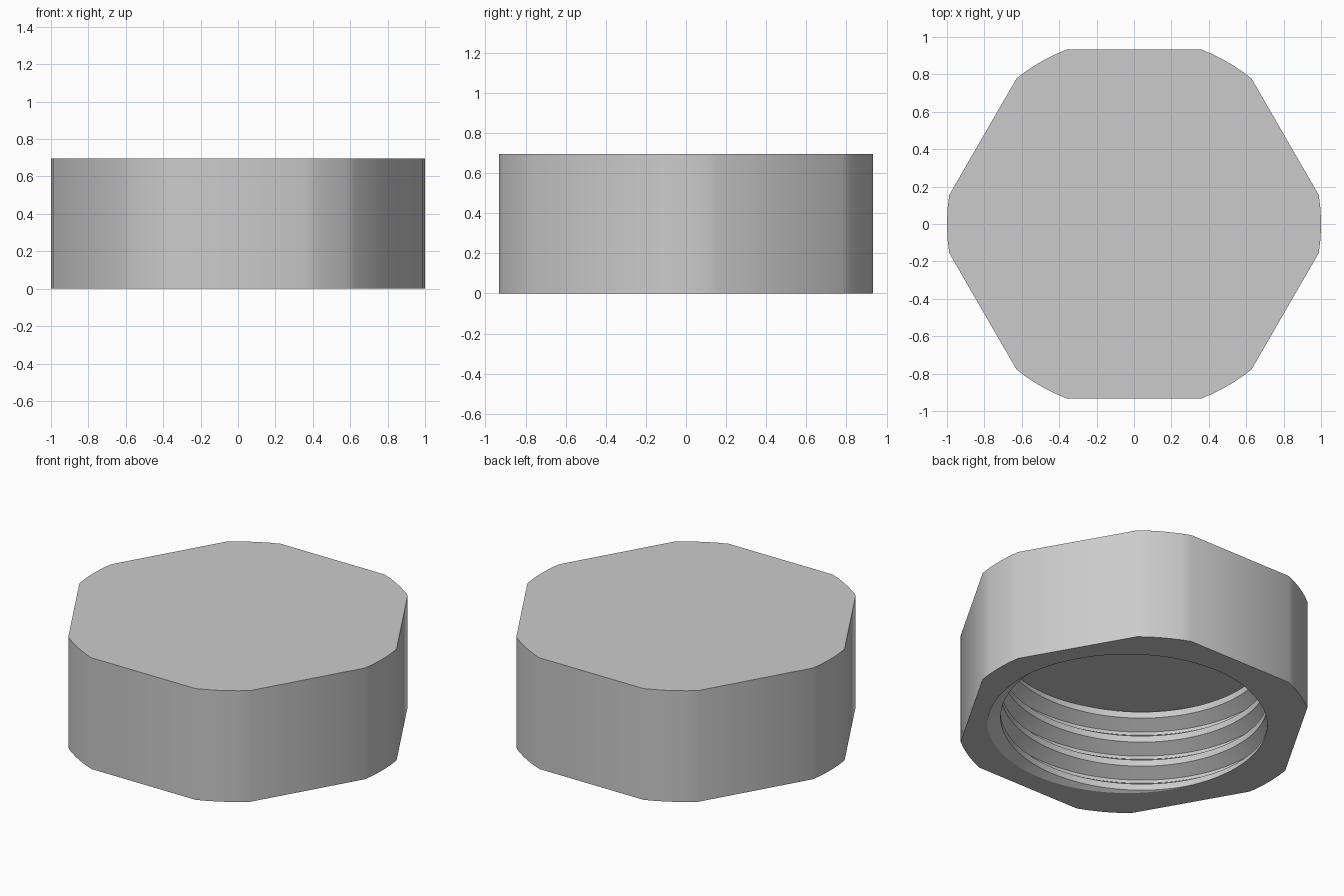
import bpy, bmesh, math
from mathutils import Vector

if "Cube" in bpy.data.objects:
    bpy.data.objects.remove(bpy.data.objects["Cube"])

HEIGHT, CEILING = 0.695, 0.53      # overall height, depth of the threaded bore
APOTHEM = 0.933                    # centre to hexagon flat; corners turned to radius 1
CREST, ROOT, PITCH = 0.755, 0.83, 0.157
CREST_HALF, ROOT_HALF = 0.02, 0.01
SEGS = 120

bm = bmesh.new()


def crest_height(a):
    """Height of the helical thread crest at angle a (right-handed)."""
    return 0.028 + PITCH * (a + math.radians(135)) / math.tau


def thread_radius(z, a):
    """Trapezoid thread profile at height z and angle a."""
    u = ((z - crest_height(a)) / PITCH) % 1.0
    d = min(u, 1 - u) * PITCH
    t = (d - CREST_HALF) / (PITCH / 2 - CREST_HALF - ROOT_HALF)
    return CREST + (ROOT - CREST) * min(1, max(0, t))


# Threaded wall: profile rows follow the helix and are clipped to the bore
verts = {}


def wall_vert(j, offset):
    a = math.tau * j / SEGS
    z = min(CEILING, max(0.0, crest_height(a) + offset))
    key = (j % SEGS, round(z, 5))
    if key not in verts:
        r = thread_radius(z, a)
        verts[key] = bm.verts.new((r * math.cos(a), r * math.sin(a), z))
    return verts[key]


rows = [k * PITCH + d for k in range(-3, 6)
        for d in (-CREST_HALF, CREST_HALF, PITCH / 2 - ROOT_HALF, PITCH / 2 + ROOT_HALF)]
for j in range(SEGS):
    for lo, hi in zip(rows, rows[1:]):
        ring = (wall_vert(j, lo), wall_vert(j, hi), wall_vert(j + 1, hi), wall_vert(j + 1, lo))
        ring = list(dict.fromkeys(ring))
        if len(ring) > 2:
            bm.faces.new(ring)


def rim(z):
    return [e for e in bm.edges if e.is_boundary and all(abs(v.co.z - z) < 1e-4 for v in e.verts)]


# Closed end of the bore
bmesh.ops.triangle_fill(bm, use_beauty=True, edges=rim(CEILING), normal=Vector((0, 0, -1)))
bore_rim = rim(0)

# Hexagonal outer wall with rounded corners
half = math.radians(30) - math.acos(APOTHEM)
outline = []
for corner in range(6):
    for i in range(6):
        a = math.radians(60 * corner) + half * (i / 2.5 - 1)
        outline.append((math.cos(a), math.sin(a)))
bottom = [bm.verts.new((x, y, 0)) for x, y in outline]
top = [bm.verts.new((x, y, HEIGHT)) for x, y in outline]
n = len(outline)
for i in range(n):
    k = (i + 1) % n
    bm.faces.new((bottom[i], bottom[k], top[k], top[i]))
bm.faces.new(top)

# Flat underside between the outer wall and the bore
under = [bm.edges.get((bottom[i], bottom[(i + 1) % n])) for i in range(n)]
bmesh.ops.triangle_fill(bm, use_beauty=True, edges=bore_rim + under, normal=Vector((0, 0, -1)))
bmesh.ops.recalc_face_normals(bm, faces=bm.faces[:])

mesh = bpy.data.meshes.new("threaded_cap")
bm.to_mesh(mesh)
bm.free()
cap = bpy.data.objects.new("threaded_cap", mesh)
bpy.context.collection.objects.link(cap)

grey = bpy.data.materials.new("light_grey")
grey.diffuse_color = (0.6, 0.6, 0.6, 1)
grey.use_nodes = True
grey.node_tree.nodes["Principled BSDF"].inputs["Base Color"].default_value = grey.diffuse_color
mesh.materials.append(grey)

bpy.context.view_layer.objects.active = cap
cap.select_set(True)
bpy.ops.object.shade_smooth_by_angle(angle=math.radians(30))
